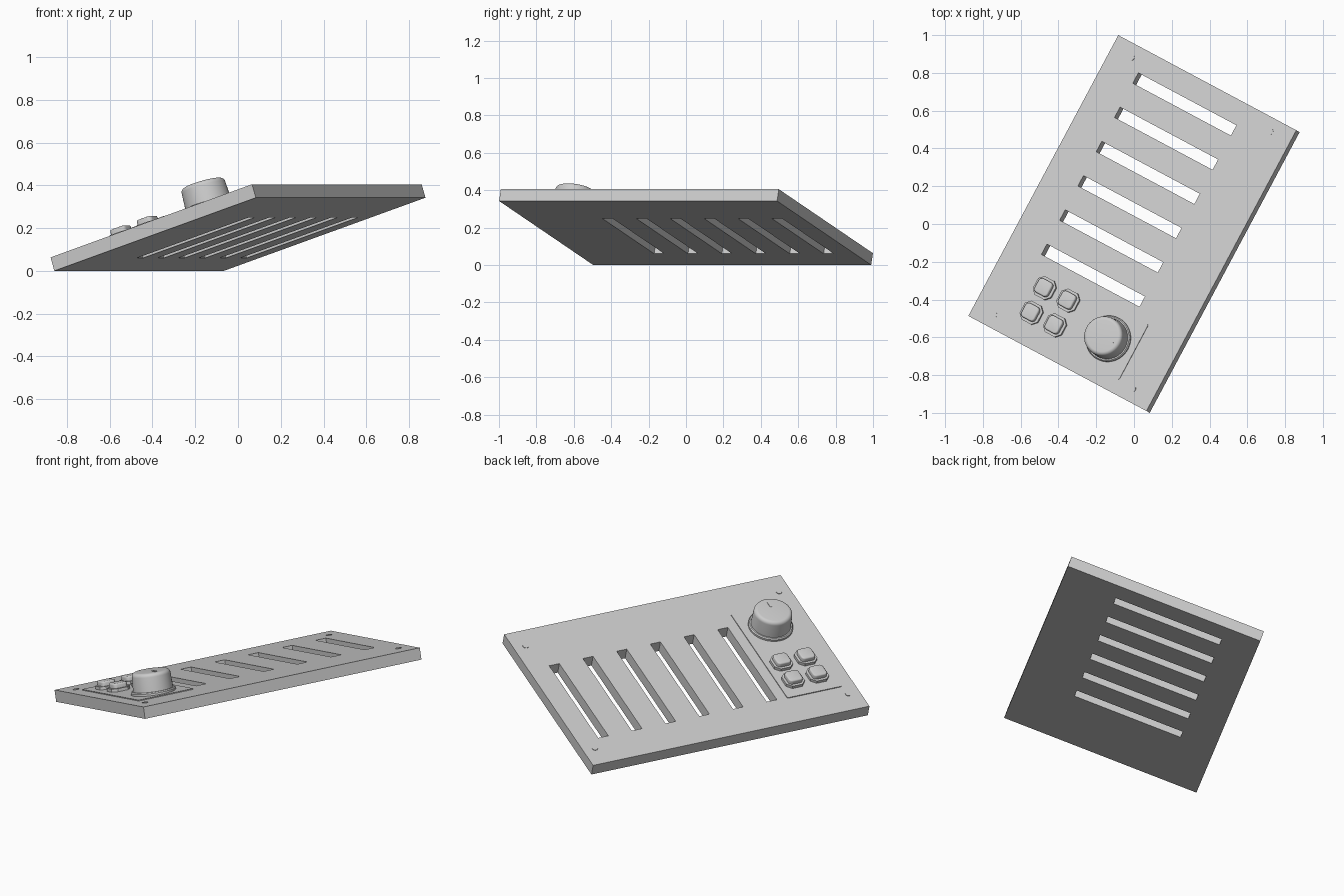
import bpy, bmesh, math
from mathutils import Matrix

cube = bpy.data.objects.get("Cube")
if cube:
    bpy.data.objects.remove(cube)

W, L, T = 1.122, 1.685, 0.066            # plate width, length, thickness
TILT, TURN = math.radians(17.75), math.radians(28.1)
lift = W / 2 * math.sin(TILT) + T / 2 * math.cos(TILT)
# Local frame: x across the plate, y along it, z = 0 on its upper face
FRAME = (Matrix.Translation((0, 0, lift)) @ Matrix.Rotation(-TURN, 4, 'Z')
         @ Matrix.Rotation(-TILT, 4, 'Y') @ Matrix.Translation((0, 0, T / 2)))

grey = bpy.data.materials.new("light_grey")
grey.use_nodes = True
grey.diffuse_color = (0.6, 0.6, 0.6, 1)
grey.node_tree.nodes["Principled BSDF"].inputs["Base Color"].default_value = grey.diffuse_color


def finish(name, bm, x=0, y=0, z=0, smooth=False):
    bmesh.ops.recalc_face_normals(bm, faces=bm.faces)
    mesh = bpy.data.meshes.new(name)
    bm.to_mesh(mesh)
    bm.free()
    mesh.materials.append(grey)
    ob = bpy.data.objects.new(name, mesh)
    bpy.context.collection.objects.link(ob)
    ob.matrix_world = FRAME @ Matrix.Translation((x, y, z))
    if smooth:
        bpy.ops.object.select_all(action='DESELECT')
        ob.select_set(True)
        bpy.context.view_layer.objects.active = ob
        bpy.ops.object.shade_smooth_by_angle(angle=math.radians(35))
    return ob


def block(name, x, y, z, size, corner, steps, rim=0.0, smooth=False):
    """Box standing on z with rounded or cut corners and a bevelled top rim."""
    bm = bmesh.new()
    bmesh.ops.create_cube(bm, size=1)
    bmesh.ops.scale(bm, vec=size, verts=bm.verts)
    bmesh.ops.translate(bm, vec=(0, 0, size[2] / 2), verts=bm.verts)
    upright = [e for e in bm.edges if abs(e.verts[0].co.z - e.verts[1].co.z) > 1e-4]
    bmesh.ops.bevel(bm, geom=upright, offset=corner, segments=steps, profile=0.5, affect='EDGES')
    if rim:
        top = [e for e in bm.edges if all(v.co.z > size[2] - 1e-4 for v in e.verts)]
        bmesh.ops.bevel(bm, geom=top, offset=rim, segments=3, profile=0.5, affect='EDGES')
    return finish(name, bm, x, y, z, smooth)


def lathe(name, x, y, z, profile, sides=48):
    """Solid of revolution from (radius, height) points."""
    bm = bmesh.new()
    verts = [bm.verts.new((r, 0, h)) for r, h in profile]
    edges = [bm.edges.new(p) for p in zip(verts, verts[1:])]
    bmesh.ops.spin(bm, geom=verts + edges, cent=(0, 0, 0), axis=(0, 0, 1),
                   angle=math.tau, steps=sides)
    bmesh.ops.remove_doubles(bm, verts=bm.verts, dist=1e-5)
    return finish(name, bm, x, y, z, True)


# Plate: a grid of cells with the slot cells left out, then given thickness
slot_y = [-0.342 + 0.2055 * i for i in range(6)]
xs = [-W / 2, -0.364, 0.254, W / 2]
ys = [-L / 2] + [c + s * 0.031 for c in slot_y for s in (-1, 1)] + [L / 2]
bm = bmesh.new()
for i in range(len(xs) - 1):
    for j in range(len(ys) - 1):
        if i == 1 and j % 2 == 1:
            continue
        bm.faces.new([bm.verts.new((xs[p], ys[q], 0))
                      for p, q in ((i, j), (i + 1, j), (i + 1, j + 1), (i, j + 1))])
bmesh.ops.remove_doubles(bm, verts=bm.verts, dist=1e-5)
wall = bmesh.ops.extrude_face_region(bm, geom=bm.faces[:], use_keep_orig=True)
bmesh.ops.translate(bm, vec=(0, 0, -T),
                    verts=[g for g in wall["geom"] if isinstance(g, bmesh.types.BMVert)])
finish("slotted_plate", bm)

# Corner screws, nearly flush
for sx in (-1, 1):
    for sy in (-1, 1):
        lathe("corner_screw", sx * 0.437, sy * 0.772, 0,
              [(0, -0.005), (0.016, -0.005), (0.016, 0.003), (0, 0.003)], 24)

# Control panel
block("control_panel", -0.013, -0.6, 0, (0.718, 0.334, 0.005), 0.01, 4)

# Four push buttons: base with cut corners and a rounded cap
for bx in (-0.255, -0.107):
    for by in (-0.522, -0.67):
        block("button_base", bx, by, 0.004, (0.112, 0.112, 0.018), 0.026, 1)
        block("button_cap", bx, by, 0.02, (0.084, 0.084, 0.028), 0.02, 4, 0.008, True)

# Rotary knob on its collar, with a pointer mark
KX, KY = 0.188, -0.6
lathe("knob_collar", KX, KY, 0.004,
      [(0, 0), (0.123, 0), (0.123, 0.012), (0.117, 0.018), (0, 0.018)])
rim = [(0.085 + 0.021 * math.cos(a), 0.082 + 0.021 * math.sin(a))
       for a in (math.pi / 2 * k / 6 for k in range(7))]
lathe("knob", KX, KY, 0.021, [(0, 0), (0.11, 0)] + rim + [(0, 0.103)])
block("knob_pointer", KX + 0.05, KY, 0.122, (0.05, 0.015, 0.005), 0.007, 4)
